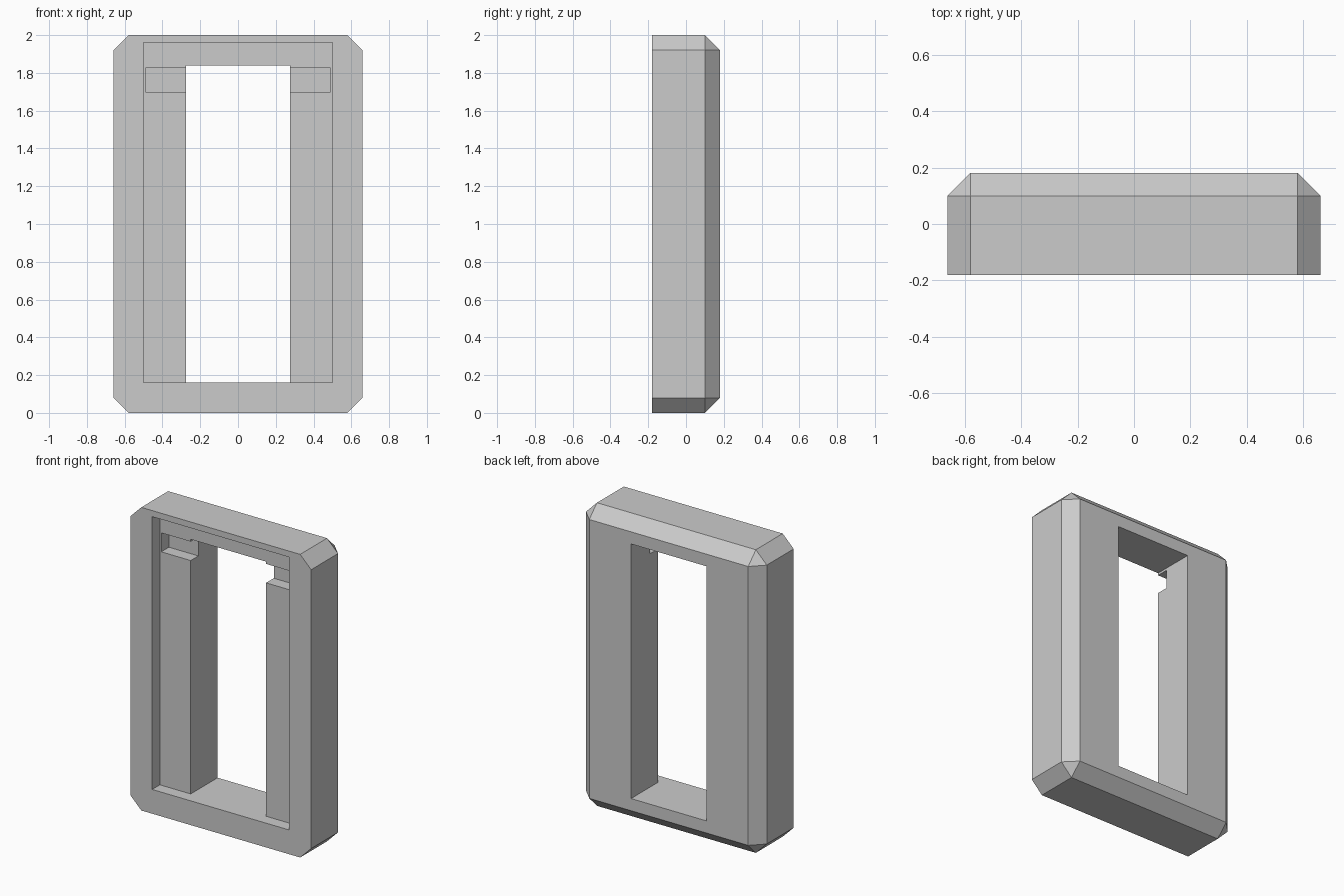
import bpy
import bmesh
from mathutils import Matrix, Vector

default = bpy.data.objects.get("Cube")
if default:
    bpy.data.objects.remove(default, do_unlink=True)

HALF_WIDTH, HALF_DEPTH, HEIGHT, CHAMFER = 0.66, 0.18, 2.0, 0.08

grey = bpy.data.materials.new("light_grey")
grey.use_nodes = True
colour = (0.6, 0.6, 0.6, 1)
grey.diffuse_color = colour
grey.node_tree.nodes["Principled BSDF"].inputs["Base Color"].default_value = colour


def box(name, low, high, chamfer=0):
    """Box between two corners, with every edge off the front face chamfered."""
    low, high = Vector(low), Vector(high)
    bm = bmesh.new()
    place = Matrix.Translation((low + high) / 2) @ Matrix.Diagonal((*(high - low), 1))
    bmesh.ops.create_cube(bm, size=1, matrix=place)
    if chamfer:
        edges = [e for e in bm.edges if any(v.co.y > 0 for v in e.verts)]
        bmesh.ops.bevel(bm, geom=edges, offset=chamfer, segments=1,
                        affect='EDGES', profile=0.5)
    mesh = bpy.data.meshes.new(name)
    bm.to_mesh(mesh)
    bm.free()
    obj = bpy.data.objects.new(name, mesh)
    bpy.context.collection.objects.link(obj)
    mesh.materials.append(grey)
    return obj


def cut(target, low, high):
    """Subtract a box from the target and discard the cutter."""
    cutter = box("cutter", low, high)
    cutter.hide_render = True
    mod = target.modifiers.new("cut", 'BOOLEAN')
    mod.operation = 'DIFFERENCE'
    mod.solver = 'EXACT'
    mod.object = cutter
    graph = bpy.context.evaluated_depsgraph_get()
    mesh = bpy.data.meshes.new_from_object(target.evaluated_get(graph))
    target.modifiers.clear()
    target.data = mesh
    bpy.data.objects.remove(cutter, do_unlink=True)


# Chamfered block
frame = box("frame", (-HALF_WIDTH, -HALF_DEPTH, 0),
            (HALF_WIDTH, HALF_DEPTH, HEIGHT), CHAMFER)

# Shallow front recess
cut(frame, (-0.5, -0.5, 0.16), (0.5, -0.10, 1.96))

# Window through to the back
cut(frame, (-0.275, -0.5, 0.16), (0.275, 0.5, 1.84))

# Notches near the top of both posts
cut(frame, (-0.49, -0.15, 1.70), (0.49, -0.02, 1.825))
